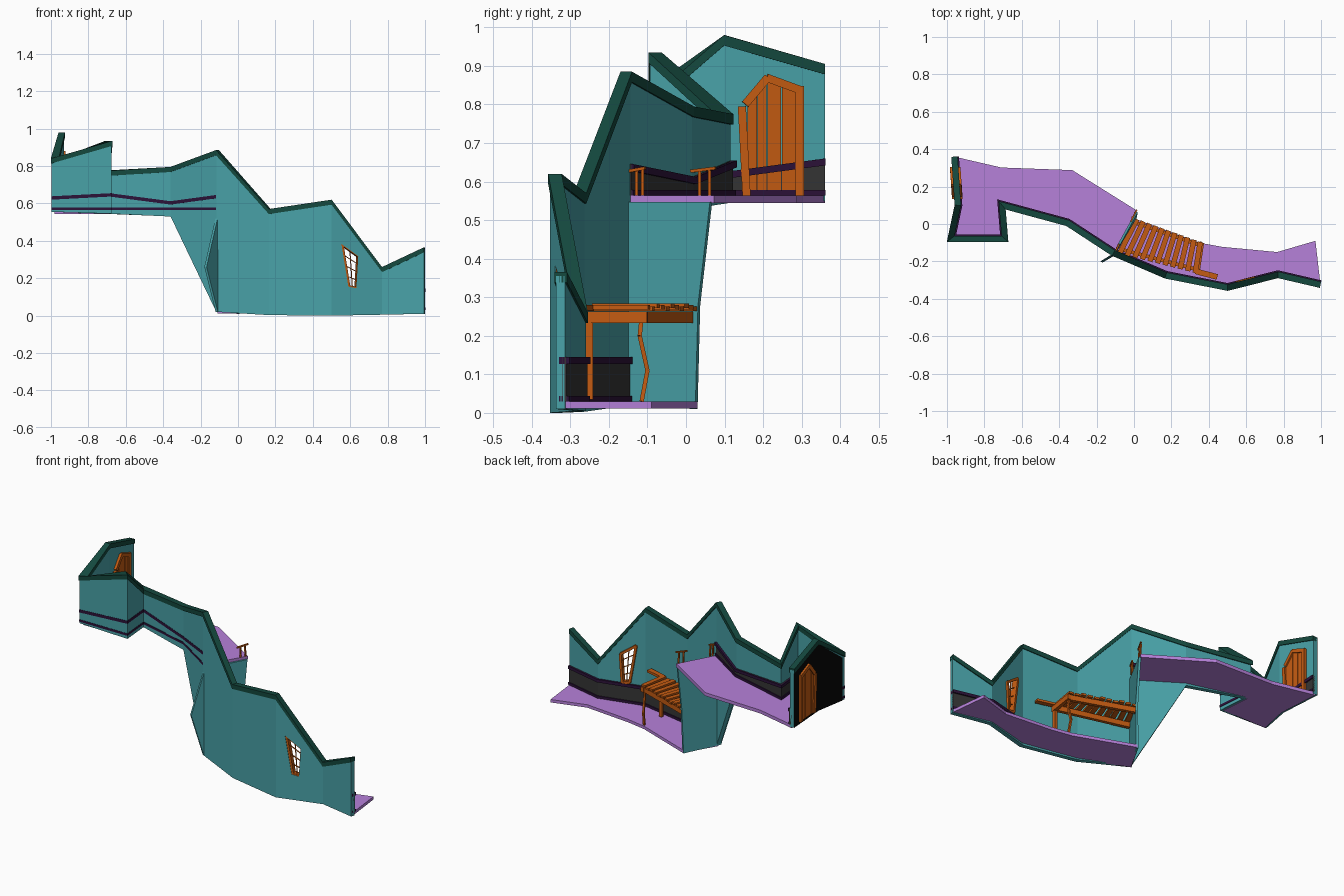
import bpy, bmesh
from mathutils import Vector as V

if "Cube" in bpy.data.objects:
    bpy.data.objects.remove(bpy.data.objects["Cube"])

def mat(name, r, g, b):
    m = bpy.data.materials.new(name)
    m.diffuse_color = (r, g, b, 1)
    m.use_nodes = True
    m.node_tree.nodes["Principled BSDF"].inputs["Base Color"].default_value = m.diffuse_color
    return m

TEAL = mat("teal", .065, .36, .39)
GREEN = mat("dark_green", .007, .065, .048)
PURPLE = mat("lilac", .47, .22, .70)
PLUM = mat("plum", .025, .006, .04)
GREY = mat("charcoal", .035, .035, .035)
BLACK = mat("black", .002, .002, .002)
WOOD = mat("orange_wood", .55, .105, .006)

def finish(name, bm, m):
    bmesh.ops.recalc_face_normals(bm, faces=bm.faces)
    me = bpy.data.meshes.new(name)
    bm.to_mesh(me)
    bm.free()
    o = bpy.data.objects.new(name, me)
    bpy.context.collection.objects.link(o)
    me.materials.append(m)
    return o

def ribbon(name, rows, a, b, m):
    """Upright strip along (x, y, zlo, zhi); a..b are offsets to the inner side."""
    bm, rings = bmesh.new(), []
    P = [V(r[:2]) for r in rows]
    for i, (x, y, lo, hi) in enumerate(rows):
        ns = []
        for j in (i - 1, i):
            if 0 <= j < len(P) - 1:
                d = (P[j + 1] - P[j]).normalized()
                ns.append(V((-d.y, d.x)))
        n = sum(ns, V((0, 0))).normalized()
        n = n / max(.4, n.dot(ns[0]))
        rings.append([bm.verts.new((x + n.x * o, y + n.y * o, z))
                      for o, z in ((a, lo), (b, lo), (b, hi), (a, hi))])
    for r, s in zip(rings, rings[1:]):
        for k in range(4):
            bm.faces.new((r[k], r[(k + 1) % 4], s[(k + 1) % 4], s[k]))
    bm.faces.new(rings[0])
    bm.faces.new(rings[-1])
    return finish(name, bm, m)

def plate(bm, pts, vec):
    lo = [bm.verts.new(p) for p in pts]
    hi = [bm.verts.new(V(p) + V(vec)) for p in pts]
    bm.faces.new(lo)
    bm.faces.new(hi)
    for i in range(len(lo)):
        j = (i + 1) % len(lo)
        bm.faces.new((lo[i], lo[j], hi[j], hi[i]))

def beam(bm, p, q, w, h, up=(0, 0, 1)):
    p, q = V(p), V(q)
    d = (q - p).normalized()
    s = d.cross(V(up)).normalized()
    u = s.cross(d)
    c = [s * (w / 2 * i) + u * (h / 2 * j) for i, j in ((-1, -1), (1, -1), (1, 1), (-1, 1))]
    plate(bm, [p + k for k in c], q - p)

# wall path, left end to right end: x, y, bottom, top
PATH = [(-.96, .36, .55, .905), (-.942, .1, .55, .98), (-.98, -.08, .555, .84),
        (-.69, -.08, .545, .935), (-.705, .1, .545, .775), (-.355, .005, .53, .795),
        (-.11, -.155, .02, .885), (.17, -.275, .003, .57), (.5, -.34, 0, .62),
        (.77, -.272, .005, .26), (.997, -.325, .01, .365)]
wall = ribbon("wall", [(x, y, l, h - .01) for x, y, l, h in PATH], -.013, .012, TEAL)
ribbon("wall_cap", [(x, y, h - .027, h) for x, y, l, h in PATH], -.017, .017, GREEN)
ribbon("end_wall_outer_face", [(x, y, l, h - .027) for x, y, l, h in PATH[:3]], -.0155, -.0125, BLACK)

# window opening
def on_wall(x, z):
    return V((x, -.34 + .252 * (x - .5) + .006, z))

WIN = [(.553, .383), (.643, .318), (.633, .147), (.59, .155)]
bm = bmesh.new()
plate(bm, [(x, -.45, z) for x, z in WIN], (0, .3, 0))
cutter = finish("window_cutter", bm, TEAL)
cutter.hide_render = True
mod = wall.modifiers.new("window_hole", 'BOOLEAN')
mod.object = cutter
mod.solver = 'EXACT'
bpy.context.view_layer.objects.active = wall
bpy.ops.object.modifier_apply(modifier=mod.name)
bpy.data.objects.remove(cutter)

# window frame and glazing bars
N = (-.245, .97, 0)
W = [on_wall(*p) for p in WIN]
bm = bmesh.new()
for i in range(4):
    beam(bm, W[i], W[(i + 1) % 4], .014, .034, N)
finish("window_frame", bm, WOOD)
bm = bmesh.new()
beam(bm, W[0].lerp(W[1], .5), W[3].lerp(W[2], .5), .004, .006, N)
for t in (.25, .5, .75):
    beam(bm, W[0].lerp(W[3], t), W[1].lerp(W[2], t), .004, .006, N)
finish("window_bars", bm, WOOD)

# floors
def floor(name, rows, back, z, t):
    bm = bmesh.new()
    plate(bm, [(r[0], r[1], z) for r in rows] + [(x, y, z) for x, y in back], (0, 0, t))
    finish(name, bm, PURPLE)

floor("upper_floor", PATH[:7], [(.015, .072), (-.33, .288), (-.71, .302)], .544, .02)
floor("lower_floor", PATH[6:], [(.97, -.09), (.765, -.15), (.47, -.122), (.35, -.1), (.0, .03)], .012, .018)

# support wall between the floors
bm = bmesh.new()
plate(bm, [(.008, .068, .547), (.002, .037, .28), (-.005, .03, .01),
           (-.12, -.165, .02), (-.18, -.2, .26), (-.115, -.16, .547)], (.012, -.006, 0))
finish("support_wall", bm, TEAL)

# wainscot on both levels: panel with rails
RAIL = [.66, .625, .638, .655, .655, .612, .645]
levels = [("upper", [(r[0], r[1], .564, z) for r, z in zip(PATH, RAIL)]),
          ("lower", [(r[0], r[1], .03, .145) for r in PATH[6:]])]
for lev, rows in levels:
    out = -.0145 if lev == "upper" else -.005
    ribbon(lev + "_wainscot", rows, 0, .016, GREY)
    ribbon(lev + "_base_rail", [(x, y, l, l + .014) for x, y, l, h in rows], out, .022, PLUM)
    ribbon(lev + "_top_rail", [(x, y, h - .018, h) for x, y, l, h in rows], out, .024, PLUM)
bm = bmesh.new()
beam(bm, (.985, -.318, .04), (.985, -.318, .13), .02, .014, (1, 0, 0))
finish("wainscot_end_post", bm, WOOD)

# gabled plank door in the end wall
def dx(y):
    return -.942 - .07 * (y - .1)

bm = bmesh.new()
tops = [(.158, .80), (.185, .835), (.21, .865), (.248, .853), (.288, .84)]
for (y0, z0), (y1, z1) in zip(tops, tops[1:]):
    y0, y1 = y0 + .001, y1 - .001
    plate(bm, [(dx(y) - .02, y, z) for y, z in ((y0, .565), (y1, .565), (y1, z1), (y0, z0))], (.04, 0, 0))
finish("door_planks", bm, WOOD)
bm = bmesh.new()
for (y0, z0), (y1, z1) in [((.157, .564), (.145, .795)), ((.295, .564), (.295, .848)),
                           ((.153, .80), (.212, .87)), ((.208, .87), (.295, .838))]:
    beam(bm, (dx(y0), y0, z0), (dx(y1), y1, z1), .021, .056, (1, 0, 0))
finish("door_frame", bm, WOOD)

# slatted landing under the upper floor
A, B = V((-.09, -.155, .27)), V((.005, .03, .27))
C, D = V((.34, -.265, .27)), V((.365, -.1, .27))
bm = bmesh.new()
for i in range(11):
    t = .03 + .094 * i
    z = V((0, 0, .004 * (i % 3)))
    beam(bm, A.lerp(C, t) + z, B.lerp(D, t) + z, .028, .012)
finish("landing_slats", bm, WOOD)
bm = bmesh.new()
down = V((0, 0, -.022))
for t in (.12, .9):
    beam(bm, A.lerp(B, t) + down, C.lerp(D, t) + down, .02, .03)
beam(bm, C + down, D + down, .02, .03)
finish("landing_beams", bm, WOOD)
bm = bmesh.new()
leg = [(.355, -.115, .25), (.36, -.12, .2), (.355, -.1, .11), (.36, -.115, .03)]
for p, q in zip(leg, leg[1:]):
    beam(bm, p, q, .011, .011, (1, 0, 0))
finish("landing_leg", bm, WOOD)
bm = bmesh.new()
beam(bm, (.33, -.253, .273), (.445, -.283, .273), .03, .014)
beam(bm, (.34, -.25, .035), (.34, -.25, .25), .018, .018, (1, 0, 0))
finish("wall_shelf_and_post", bm, WOOD)

# handrails at the upper floor edge
E, F = V((-.1, -.15, 0)), V((.012, .07, 0))
bm = bmesh.new()
for t0, t1, posts in [(.0, .2, (.1, .17)), (.74, 1.03, (.84, .96))]:
    p, q = E.lerp(F, t0), E.lerp(F, t1)
    beam(bm, p + V((0, 0, .627)), q + V((0, 0, .635)), .008, .008)
    for t in posts:
        k = E.lerp(F, t)
        beam(bm, k + V((0, 0, .564)), k + V((-.004, 0, .632)), .008, .008, (1, 0, 0))
finish("handrails", bm, WOOD)
